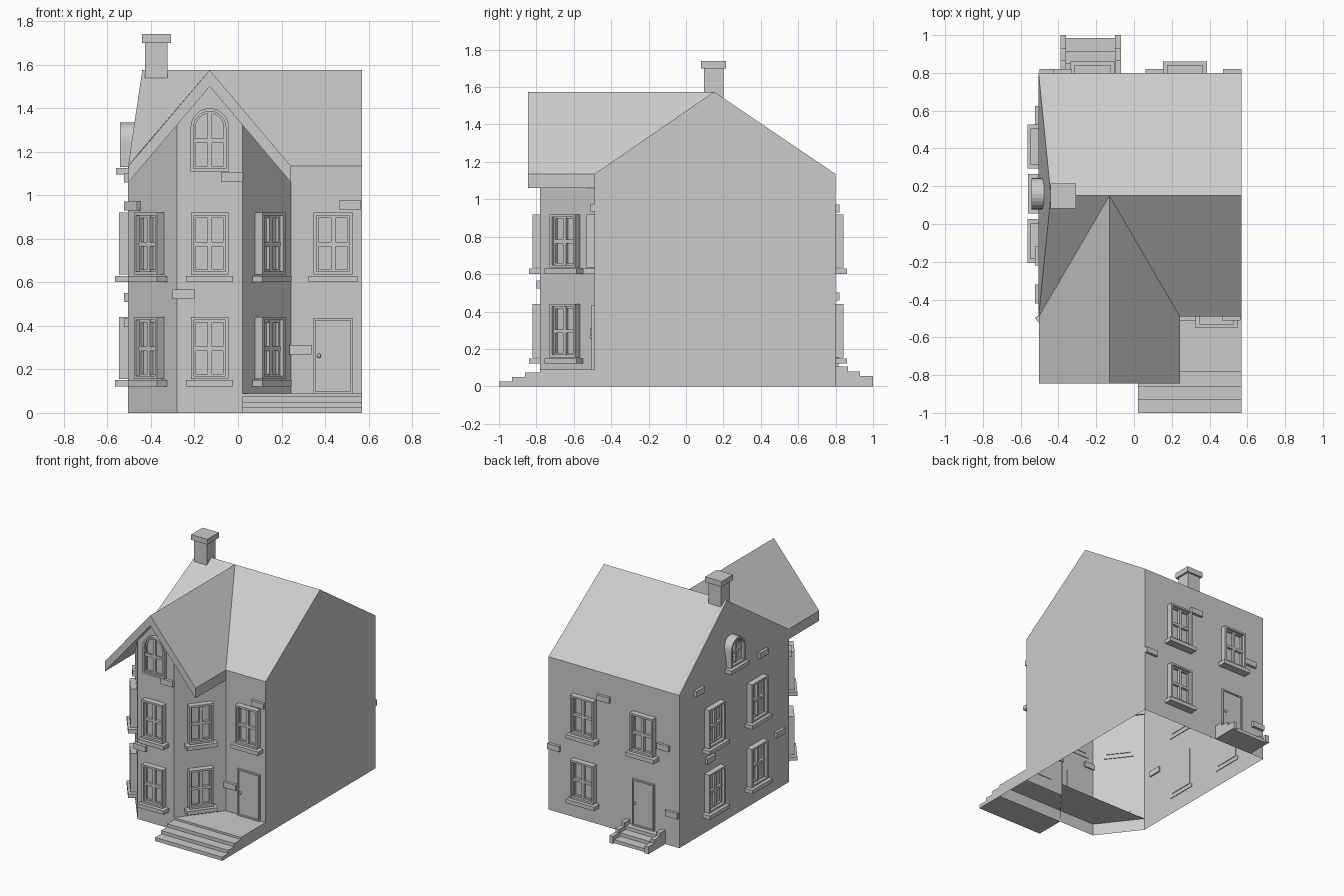
import bpy, bmesh, math
from mathutils import Matrix, Vector

if "Cube" in bpy.data.objects:
    bpy.data.objects.remove(bpy.data.objects["Cube"])

GREY = bpy.data.materials.new("stone_grey")
GREY.use_nodes = True
colour = (0.6, 0.6, 0.6, 1)
GREY.diffuse_color = colour
GREY.node_tree.nodes["Principled BSDF"].inputs["Base Color"].default_value = colour

# Key plan lines and heights
LEFT, RIGHT, FRONT, BACK = -0.505, 0.57, -0.49, 0.8
BAY_FRONT, BAY_MID, BAY_HALF, BAY_WING = -0.78, -0.13, 0.15, 0.373
EAVE, RIDGE, RIDGE_Y, HIP_X = 1.135, 1.575, 0.15, -0.44
DROP, OVERHANG, FLOOR = 0.075, -0.845, 0.09
BAY_RIGHT = BAY_MID + BAY_WING
SLOPE = (RIDGE - EAVE) / BAY_WING


def finish(name, bm, matrix=Matrix()):
    bmesh.ops.remove_doubles(bm, verts=bm.verts, dist=0.0001)
    bmesh.ops.recalc_face_normals(bm, faces=bm.faces)
    mesh = bpy.data.meshes.new(name)
    bm.to_mesh(mesh)
    bm.free()
    mesh.materials.append(GREY)
    obj = bpy.data.objects.new(name, mesh)
    obj.matrix_world = matrix
    bpy.context.collection.objects.link(obj)
    return obj


def add_faces(bm, polys):
    for poly in polys:
        bm.faces.new([bm.verts.new(p) for p in poly])


def add_box(bm, x0, x1, y0, y1, z0, z1):
    m = (Matrix.Translation(((x0 + x1) / 2, (y0 + y1) / 2, (z0 + z1) / 2))
         @ Matrix.Diagonal((x1 - x0, y1 - y0, z1 - z0, 1)))
    bmesh.ops.create_cube(bm, size=1, matrix=m)


def sheet(name, polys):
    bm = bmesh.new()
    add_faces(bm, polys)
    return finish(name, bm)


def box(name, *bounds, matrix=Matrix()):
    bm = bmesh.new()
    add_box(bm, *bounds)
    return finish(name, bm, matrix)


def outline(w, h, inset, arched):
    """Opening outline in the wall plane, standing on z = 0."""
    half, top = w / 2 - inset, h - inset
    pts = [(-half, inset), (half, inset)]
    if not arched:
        return pts + [(half, top), (-half, top)]
    arc = [math.pi * i / 12 for i in range(13)]
    return pts + [(half * math.cos(a), top - half + half * math.sin(a)) for a in arc]


def add_ring(bm, outer, inner, y0, y1):
    n = len(outer)
    for i in range(n):
        j = (i + 1) % n
        for y in (y0, y1):
            add_faces(bm, [[(p[0], y, p[1]) for p in (outer[i], outer[j], inner[j], inner[i])]])
        for loop in (outer, inner):
            (ax, az), (bx, bz) = loop[i], loop[j]
            add_faces(bm, [[(ax, y0, az), (bx, y0, bz), (bx, y1, bz), (ax, y1, az)]])


def wall_matrix(x, y, z, angle):
    return Matrix.Translation((x, y, z)) @ Matrix.Rotation(math.radians(angle), 4, 'Z')


def window(name, matrix, w=0.172, h=0.285, arched=False, sill=True, depth=0.042, back=0.005, bar_z=0.14):
    rim = 0.014
    outer, inner = outline(w, h, 0, arched), outline(w, h, rim, arched)
    bm = bmesh.new()
    add_ring(bm, outer, inner, -depth, back)
    # Inner sash
    sash = outline(w, h, rim * 1.7, arched)
    add_ring(bm, inner, sash, -depth / 2, back)
    # Glazing bars
    bar, half = 0.01, w / 2 - rim
    add_box(bm, -bar, bar, -depth * 0.6, back, rim, h - rim)
    add_box(bm, -half, half, -depth * 0.6, back, bar_z - bar, bar_z + bar)
    # Pane
    add_faces(bm, [[(x, y, z) for x, z in inner] for y in (-0.006, back)])
    if sill:
        edge = w / 2 + 0.022
        add_box(bm, -edge, edge, -depth - 0.018, back, -0.034, -0.005)
    return finish(name, bm, matrix)


def door(name, matrix):
    w, h = 0.18, 0.345
    bm = bmesh.new()
    add_ring(bm, outline(w, h, 0, False), outline(w, h, 0.01, False), -0.015, 0.005)
    add_box(bm, -w / 2 + 0.01, w / 2 - 0.01, -0.007, 0.005, 0, h - 0.01)
    bmesh.ops.create_uvsphere(bm, u_segments=10, v_segments=6, radius=0.01,
                              matrix=Matrix.Translation((-0.065, -0.016, h / 2)))
    return finish(name, bm, matrix)


# Outer walls, open underneath, with the gabled bay
def bay_top(x):
    return RIDGE - DROP - SLOPE * abs(x - BAY_MID)


def wall(a, b, za, zb, *top):
    return [(*a, 0), (*b, 0), (*b, zb), *top, (*a, za)]


bay_l, bay_r = (BAY_MID - BAY_HALF, BAY_FRONT), (BAY_MID + BAY_HALF, BAY_FRONT)
corner_l, corner_r = (LEFT, FRONT), (BAY_RIGHT, FRONT)
side_z, mid_z = bay_top(BAY_RIGHT), bay_top(bay_r[0])
peak = (HIP_X, RIDGE_Y, RIDGE)
sheet("walls", [
    wall((RIGHT, FRONT), (RIGHT, BACK), EAVE, EAVE, (RIGHT, RIDGE_Y, RIDGE)),
    wall((RIGHT, BACK), (LEFT, BACK), EAVE, EAVE),
    wall((LEFT, BACK), corner_l, EAVE, EAVE),
    [(LEFT, BACK, EAVE), (*corner_l, EAVE), peak],
    wall(corner_l, bay_l, side_z, mid_z),
    wall(bay_l, bay_r, mid_z, mid_z, (BAY_MID, BAY_FRONT, RIDGE - DROP)),
    wall(bay_r, corner_r, mid_z, side_z),
    wall(corner_r, (RIGHT, FRONT), EAVE, EAVE),
])

# Main roof slopes, meeting the bay roof in two valleys
join = (BAY_MID, RIDGE_Y, RIDGE)
ridge_end = (RIGHT, RIDGE_Y, RIDGE)
sheet("main_roof", [
    [(RIGHT, BACK, EAVE), (LEFT, BACK, EAVE), peak, join, ridge_end],
    [(*corner_r, EAVE), (RIGHT, FRONT, EAVE), ridge_end, join],
    [(*corner_l, EAVE), join, peak],
])

# Bay roof with overhang and fascias
bay_roof = []
for side in (-1, 1):
    x = BAY_MID + side * BAY_WING
    top = [(BAY_MID, OVERHANG, RIDGE), (x, OVERHANG, EAVE), (x, FRONT, EAVE), join]
    low = [(px, py, pz - DROP) for px, py, pz in top]
    bay_roof += [top, low, [top[0], top[1], low[1], low[0]], [top[1], top[2], low[2], low[1]]]
sheet("bay_roof", bay_roof)

# Chimney
cx, cy = -0.375, 0.148
for part, r, z0, z1 in (("chimney_stack", 0.052, 1.42, 1.7), ("chimney_cap", 0.067, 1.7, 1.74)):
    box(part, cx - r, cx + r, cy - r, cy + r, z0, z1)

# Porch floor running into the bay, with skirts
porch = [corner_l, bay_l, bay_r, (RIGHT, BAY_FRONT), (RIGHT, FRONT)]
sheet("porch_floor", [
    [(*p, FLOOR) for p in porch],
    [(*bay_r, 0), (RIGHT, BAY_FRONT, 0), (RIGHT, BAY_FRONT, FLOOR), (*bay_r, FLOOR)],
    [(RIGHT, BAY_FRONT, 0), (RIGHT, FRONT, 0), (RIGHT, FRONT, FLOOR), (RIGHT, BAY_FRONT, FLOOR)],
])

# Front steps
for i in range(3):
    y = -1 + i * 0.07
    box("front_step", bay_r[0], RIGHT, y, BAY_FRONT, 0, 0.027 + i * 0.024)

# Back steps between stepped cheek walls
sx = -0.23
for i, y in enumerate((1, 0.93, 0.865)):
    box("back_step", sx - 0.13, sx + 0.13, BACK, y - 0.015, 0, 0.025 * (i + 1))
    for side in (-1, 1):
        c = sx + side * 0.145
        box("step_cheek", c - 0.015, c + 0.015, BACK, y, 0, 0.03 + 0.025 * (i + 1))

# Rectangular windows on both floors
tilt = math.degrees(math.atan2(FRONT - BAY_FRONT, BAY_WING - BAY_HALF))
bay_y = (FRONT + BAY_FRONT) / 2
bay_x = (BAY_HALF + BAY_WING) / 2
for z in (0.155, 0.635):
    window("bay_front_window", wall_matrix(BAY_MID, BAY_FRONT, z, 0))
    for side in (-1, 1):
        window("bay_side_window", wall_matrix(BAY_MID + side * bay_x, bay_y, z, side * tilt))
    for y in (-0.09, 0.41):
        window("side_window", wall_matrix(LEFT, y, z, -90), w=0.19)
    window("back_window", wall_matrix(0.27, BACK, z, 180), w=0.19)
window("back_window", wall_matrix(-0.22, BACK, z, 180), w=0.19)
window("front_window", wall_matrix(0.437, FRONT, z, 0), w=0.18)

# Arched attic windows
window("bay_arched_window", wall_matrix(BAY_MID, BAY_FRONT, 1.11, 0), w=0.176, h=0.29,
       arched=True, sill=False, depth=0.03)
window("gable_arched_window", wall_matrix(-0.5, 0.16, 1.13, -90), w=0.165, h=0.205,
       arched=True, back=0.035, bar_z=0.1)

# Doors
door("front_door", wall_matrix(0.437, FRONT, FLOOR, 0))
door("back_door", wall_matrix(-0.215, BACK, 0.075, 180))

# Scattered raised stones: position along wall and height
stones = {
    "front": [(0.515, 0.955), (0.287, 0.29)],
    "bay": [(-0.027, 1.085), (-0.25, 0.545)],
    "side": [(0.575, 1.08), (-0.17, 1.08), (0.445, 0.53), (-0.37, 0.415)],
    "back": [(0.11, 0.95), (0.52, 0.48), (-0.38, 0.72), (-0.45, 0.24)],
}
for place, spots in stones.items():
    for along, z in spots:
        m = {"front": wall_matrix(along, FRONT, z, 0),
             "bay": wall_matrix(along, BAY_FRONT, z, 0),
             "side": wall_matrix(LEFT, along, z, -90),
             "back": wall_matrix(along, BACK, z, 180)}[place]
        box(place + "_stone", -0.05, 0.05, -0.02, 0.01, -0.021, 0.021, matrix=m)
stone_at = Vector(corner_l).lerp(Vector(bay_l), 0.12)
box("bay_side_stone", -0.05, 0.05, -0.02, 0.01, -0.021, 0.021,
    matrix=wall_matrix(*stone_at, 0.95, -tilt))
